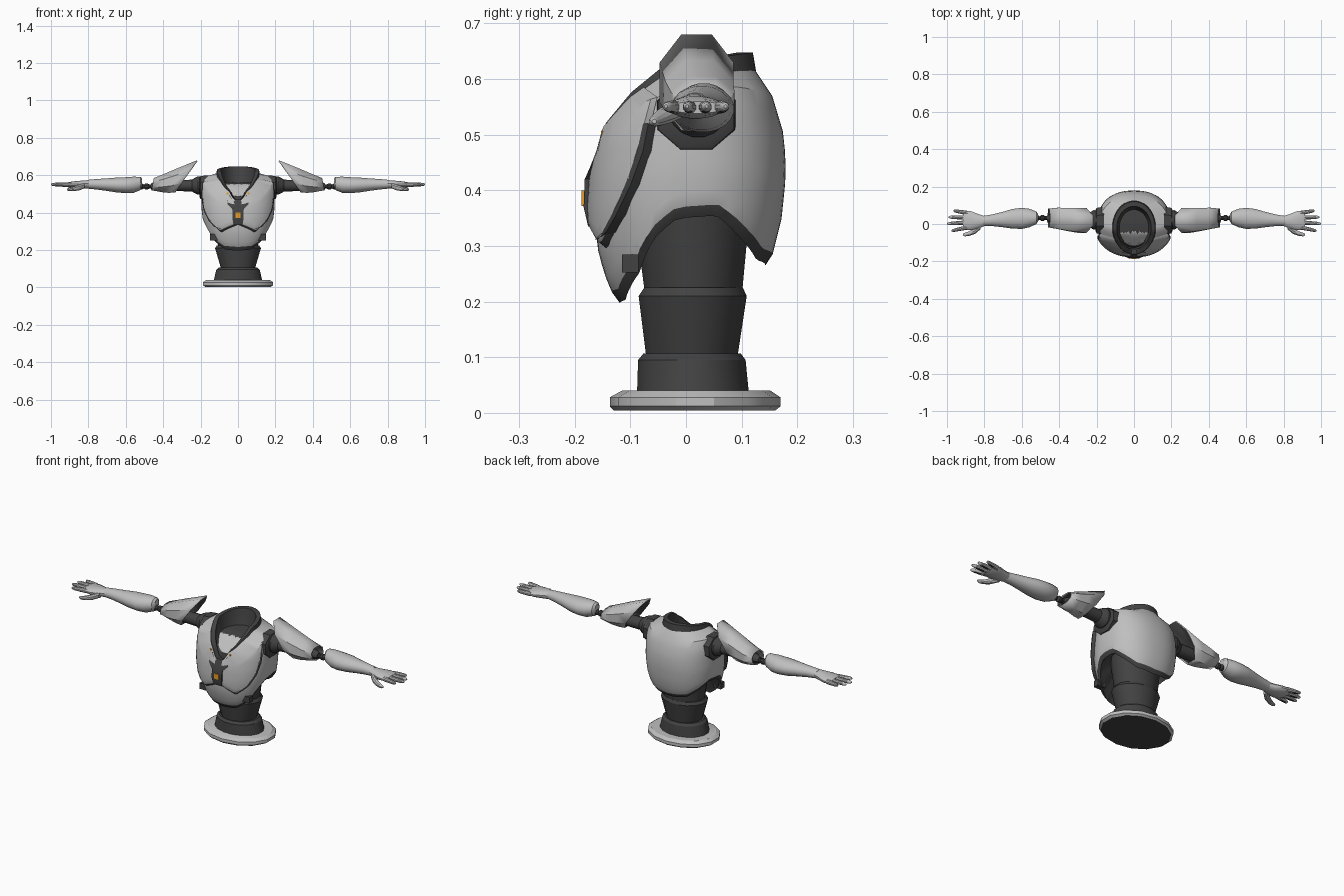
import bpy, bmesh, math
from math import sin, cos, pi, radians

if "Cube" in bpy.data.objects:
    bpy.data.objects.remove(bpy.data.objects["Cube"])


def material(name, rgb):
    m = bpy.data.materials.new(name)
    m.diffuse_color = (*rgb, 1)
    m.use_nodes = True
    m.node_tree.nodes["Principled BSDF"].inputs["Base Color"].default_value = m.diffuse_color
    return m


LIGHT = material("light_grey", (0.52, 0.52, 0.52))
DARK = material("dark_grey", (0.055, 0.055, 0.055))
ORANGE = material("orange", (0.8, 0.33, 0.02))


def interp(table, v):
    if v <= table[0][0]:
        return table[0][1]
    for (a, p), (b, q) in zip(table, table[1:]):
        if v <= b:
            return p + (q - p) * (v - a) / (b - a)
    return table[-1][1]


def loft(name, rows, mats, rule=None, closed=True, caps=(True, True), mirror=False, angle=30):
    """Skin rows of points; rule(row, centre) gives the material slot."""
    me = bpy.data.meshes.new(name)
    bm = bmesh.new()
    vs = [[bm.verts.new(p) for p in row] for row in rows]
    n = len(rows[0])
    for r in range(len(rows) - 1):
        for i in range(n if closed else n - 1):
            j = (i + 1) % n
            f = bm.faces.new((vs[r][i], vs[r][j], vs[r + 1][j], vs[r + 1][i]))
            if rule:
                f.material_index = rule(r, f.calc_center_median())
    for k, row in ((0, 0), (1, -1)):
        if caps[k]:
            f = bm.faces.new(vs[row])
            if rule:
                f.material_index = rule(-1 if k == 0 else len(rows), f.calc_center_median())
    bmesh.ops.recalc_face_normals(bm, faces=bm.faces)
    bm.to_mesh(me)
    bm.free()
    ob = bpy.data.objects.new(name, me)
    bpy.context.collection.objects.link(ob)
    for m in mats:
        me.materials.append(m)
    bpy.ops.object.select_all(action='DESELECT')
    ob.select_set(True)
    bpy.context.view_layer.objects.active = ob
    bpy.ops.object.shade_smooth_by_angle(angle=radians(angle))
    if mirror:
        ob.modifiers.new("mirror", 'MIRROR')
    return ob


def stack(name, levels, n, mats, rule=None, **kw):
    """Vertical loft; levels are (z, half x, front y, back y)."""
    rows = [[(hx * cos(2 * pi * (i + .5) / n),
              (f + b) / 2 + (b - f) / 2 * sin(2 * pi * (i + .5) / n), z)
             for i in range(n)] for z, hx, f, b in levels]
    return loft(name, rows, mats, rule, **kw)


def limb(name, sections, n, mats, rule=None, **kw):
    """Mirrored loft along x; sections are (x, y, z, half y, half z)."""
    rows = [[(x, y + ry * cos(2 * pi * (i + .5) / n), z + rz * sin(2 * pi * (i + .5) / n))
             for i in range(n)] for x, y, z, ry, rz in sections]
    return loft(name, rows, mats, rule, mirror=True, **kw)


def box(name, x, y, z, mat, mirror=False):
    rows = [[(x[0], y[0], k), (x[1], y[0], k), (x[1], y[1], k), (x[0], y[1], k)] for k in z]
    return loft(name, rows, [mat], mirror=mirror)


# Stand and waist
stack("stand", [(.004, .18, -.13, .16), (.012, .192, -.137, .17), (.028, .192, -.137, .17),
                (.04, .175, -.115, .152)], 14, [LIGHT, DARK], lambda r, c: 1 if r == -1 else 0)
stack("hips", [(.035, .133, -.09, .115), (.095, .118, -.088, .109), (.107, .105, -.078, .1)], 16, [DARK])
stack("lower_waist", [(.1, .092, -.073, .094), (.21, .125, -.087, .111), (.225, .115, -.077, .104)], 16, [DARK])
stack("upper_waist", [(.21, .108, -.075, .102), (.4, .13, -.1, .12)], 16, [DARK])

# Torso surface: extents by height, angle measured from the front
FRONT = [(.18, .118), (.2, .126), (.25, .147), (.3, .16), (.37, .164), (.43, .16), (.5, .148), (.57, .11), (.61, .07)]
BACK = [(.2, .125), (.27, .152), (.35, .172), (.43, .18), (.5, .176), (.57, .155), (.61, .125)]
SIDE = [(.2, .135), (.25, .155), (.3, .172), (.36, .188), (.43, .196), (.55, .196), (.6, .18)]
SHOULDER = [(0, .44), (30, .48), (60, .56), (90, .592), (130, .585), (180, .57)]
NECK_Z = [(-.165, .45), (-.15, .51), (-.1, .565), (-.04, .608), (.12, .618)]


def torso(t, z, off=0.0, k=1.0):
    s, c = sin(radians(t)), cos(radians(t))
    depth = interp(FRONT if c > 0 else BACK, z) + off
    pw = lambda v: math.copysign(abs(v) ** .86, v)
    return (k * (interp(SIDE, z) + off) * pw(s), -k * depth * pw(c), z)


def neck(t, k=1.0, up=0.0):
    s, c = sin(radians(t)), cos(radians(t))
    y = -.02 - .143 * c
    return (.115 * s * k, -.02 - .143 * c * k, interp(NECK_Z, y) + up)


def fold(t):
    t = abs(t) % 360
    return min(t, 360 - t)


# Main torso shell with a dark lower rim
HEM = [(0, .197), (28, .203), (42, .225), (56, .25), (72, .315), (86, .35), (106, .355),
       (128, .31), (148, .275), (180, .265)]
angles = [i * 360 / 64 for i in range(64)]
rows = [[(.3 * torso(t, .4)[0], .3 * torso(t, .4)[1], .4) for t in angles],
        [torso(t, interp(HEM, fold(t)) + .03, 0, .84) for t in angles],
        [torso(t, interp(HEM, fold(t)), 0, .95) for t in angles]]
for j in range(10):
    row = []
    for t in angles:
        lo, hi = interp(HEM, fold(t)) + .02, interp(SHOULDER, fold(t))
        row.append(torso(t, lo + (hi - lo) * j / 9))
    rows.append(row)
rows.append([neck(t) for t in angles])
loft("torso_shell", rows, [LIGHT, DARK], lambda r, c: 1 if r < 3 else 0, caps=(True, False))

# Overlapping chest plate with a dark lower edge
CHEST = [(0, .35), (8, .338), (28, .31), (42, .345), (56, .41), (64, .5), (67, .52)]
angles_c = [-67 + i * 134 / 40 for i in range(41)]


def chest_row(q, off):
    out = []
    for t in angles_c:
        a = abs(t)
        lo, hi = interp(CHEST, a), interp(SHOULDER, a)
        out.append(torso(t, lo + (hi - lo) * q, off * min(1, (67 - a) / 4 + .3)))
    return out


def chest_rim(dz, off):
    return [torso(t, interp(CHEST, abs(t)) + dz, off) for t in angles_c]


rows = [chest_rim(-.018, -.004), chest_rim(-.006, .011)]
rows += [chest_row(j / 7, .014) for j in range(8)]
rows.append([neck(t, 1, .003) for t in angles_c])
loft("chest_plate", rows, [LIGHT, DARK],
     lambda r, c: 1 if r < 2 and abs(c.x) < .3 and r == 0 else 0, closed=False, caps=(False, False))
# Dark side trim running up the rear edge of the chest plate
SEAM = [(24, .312), (35, .325), (45, .355), (56, .41), (63, .47), (64, .52)]
rows = [[torso(t + d, z, .015 if d < 6 else -.003) for t, z in SEAM] for d in (-1, 3, 7)]
loft("chest_side_trim", rows, [DARK], closed=False, caps=(False, False), mirror=True)

# Raised collar and sunken neck interior with a pale front panel
FLOOR = [(-.13, .475), (-.05, .553), (0, .56), (.1, .562)]
rows = [[neck(t, 1.03, -.012) for t in angles], [], [],
        [neck(t, .74, -.025) for t in angles]]
for t in angles:
    lift = .018 - .012 * cos(radians(t))
    rows[1].append(neck(t, .98, lift))
    rows[2].append(neck(t, .8, lift))
for k in (.68, .55, .42, .28, .14, .02):
    rows.append([(p[0], p[1], interp(FLOOR, p[1])) for p in (neck(t, k) for t in angles)])
loft("collar", rows, [DARK, LIGHT],
     lambda r, c: 1 if r >= 4 and -.13 < c.y < -.045 and abs(c.x) < .04 + (c.y + .13) * .4 else 0,
     caps=(False, True))
rows = [[(x, y, z) for x, y in ((-w, yf), (w, yf), (w, -.14), (-w, -.14))]
        for z, w, yf in ((.335, .024, -.176), (.37, .03, -.184), (.42, .03, -.182), (.445, .055, -.171), (.47, .06, -.16))]
loft("collar_tab", rows, [DARK])
box("chest_lamp", (-.013, .013), (-.188, -.18), (.372, .4), ORANGE)
box("collar_marker", (.052, .062), (-.153, -.146), (.497, .507), ORANGE, True)
box("side_clip", (.105, .15), (-.115, -.085), (.252, .285), DARK, True)

# Shoulder joints and inner arm
limb("shoulder_socket", [(.16, .018, .535, .078, .07), (.2, .018, .535, .074, .066),
                         (.206, .018, .535, .06, .055)], 8, [DARK])
limb("shoulder_ball", [(.19, .022, .545, .05, .048), (.215, .022, .545, .053, .05), (.235, .022, .545, .042, .04),
                       (.245, .022, .545, .034, .032), (.34, .025, .545, .032, .03)], 16, [DARK])

# Flared shoulder sleeve with a slanted opening
n = 8
rows = []
for xt, xb, zt, zb, yc, ry in ((.22, .335, .68, .508, .019, .072), (.335, .37, .633, .506, .024, .066),
                               (.4, .41, .605, .51, .03, .062), (.45, .462, .585, .52, .032, .054)):
    row = []
    for i in range(n):
        a = 2 * pi * (i + .5) / n
        s = sin(a) / sin(3 * pi / 8)
        q = (s + 1) / 2
        row.append((xb + (xt - xb) * q, yc + ry * cos(a), zb + (zt - zb) * q))
    rows.append(row)
sleeve = loft("shoulder_sleeve", rows, [LIGHT, DARK], caps=(False, False), angle=40)
sol = sleeve.modifiers.new("thickness", 'SOLIDIFY')
sol.thickness, sol.offset, sol.material_offset = .006, -1, 1
sleeve.modifiers.new("mirror", 'MIRROR')

# Elbow rod with joint beads
limb("upper_arm_core", [(.32, .025, .545, .03, .028), (.44, .03, .545, .026, .024), (.465, .03, .54, .016, .016)], 12, [DARK])
limb("elbow_rod", [(.45, .032, .54, .011, .011), (.475, .032, .54, .011, .011), (.482, .032, .54, .016, .016),
                   (.496, .032, .54, .016, .016), (.503, .032, .54, .009, .009), (.51, .032, .54, .015, .015),
                   (.54, .032, .54, .015, .015)], 10, [DARK])

# Forearm, palm, thumb and fingers
limb("forearm", [(.512, .033, .562, .018, .022), (.522, .033, .556, .034, .036), (.56, .032, .549, .05, .044),
                 (.6, .03, .547, .057, .043), (.65, .028, .548, .053, .04), (.7, .024, .55, .042, .034),
                 (.76, .02, .552, .031, .028), (.81, .016, .552, .027, .023)], 20, [LIGHT])
limb("palm", [(.795, .016, .552, .026, .022), (.83, .015, .55, .038, .022), (.87, .018, .549, .051, .02),
              (.905, .02, .549, .053, .015), (.915, .02, .549, .048, .011)], 16, [LIGHT])
limb("thumb", [(.82, -.012, .545, .016, .015), (.85, -.036, .535, .018, .016), (.88, -.051, .527, .013, .012),
               (.905, -.057, .524, .01, .009), (.915, -.057, .524, .004, .004)], 10, [LIGHT])
for label, y0, y1, tip in (("index", -.018, -.036, .975), ("middle", .008, .002, 1.0),
                           ("ring", .034, .037, .992), ("little", .059, .071, .965)):
    secs = []
    for q, r in ((0, .012), (.4, .0115), (.8, .0095), (.95, .007), (1, .003)):
        secs.append((.89 + (tip - .89) * q, y0 + (y1 - y0) * q, .549 + .002 * q, r, r))
    limb(label + "_finger", secs, 10, [LIGHT, DARK],
         lambda r, c: 1 if r == 1 and c.z < .543 else 0)
